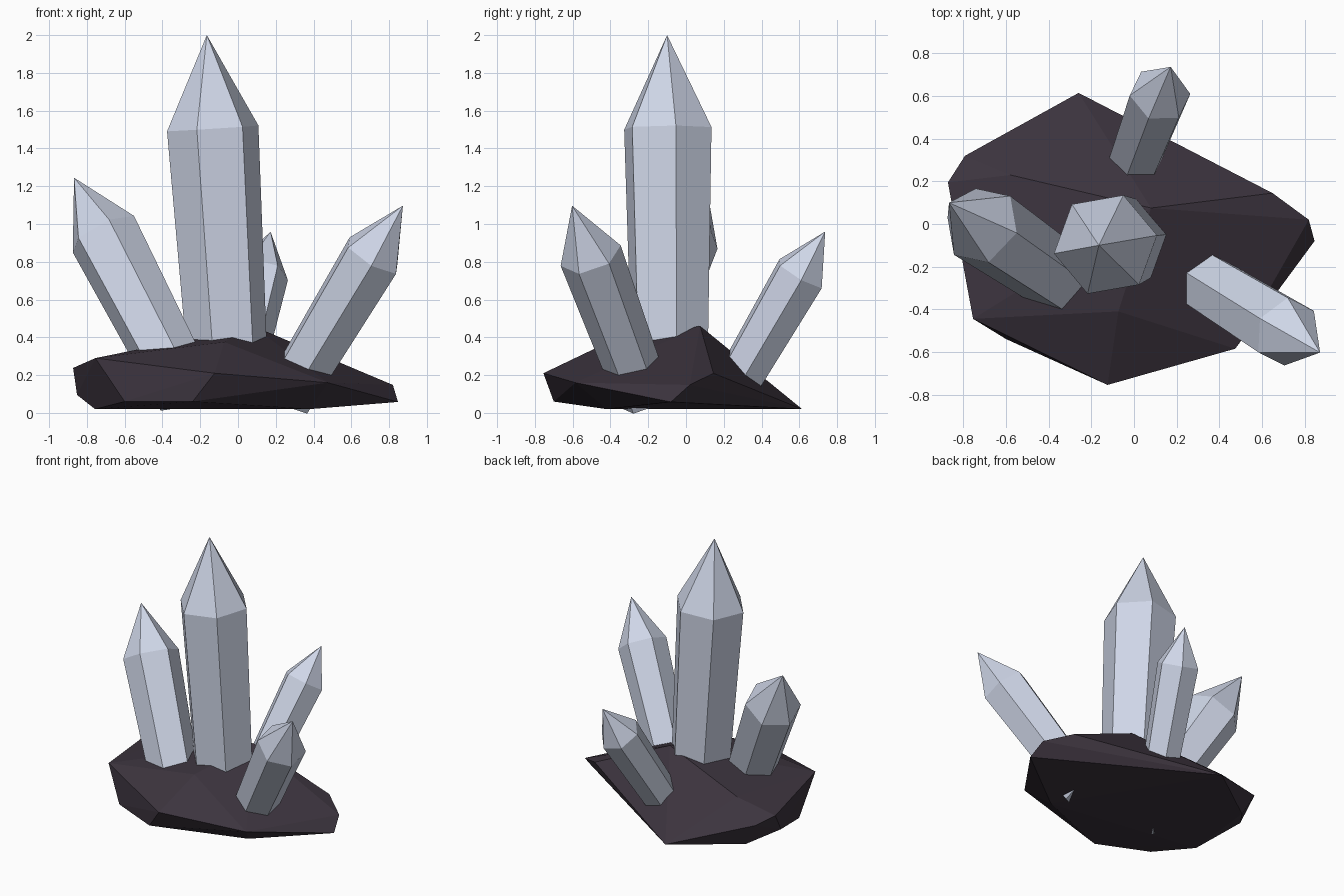
import bpy, bmesh
from math import cos, sin, radians
from mathutils import Vector

if "Cube" in bpy.data.objects:
    bpy.data.objects.remove(bpy.data.objects["Cube"])


def material(name, rgb):
    m = bpy.data.materials.new(name)
    m.diffuse_color = (*rgb, 1)
    m.use_nodes = True
    m.node_tree.nodes["Principled BSDF"].inputs["Base Color"].default_value = m.diffuse_color
    return m


def finish(bm, name, mat):
    bmesh.ops.recalc_face_normals(bm, faces=bm.faces)
    mesh = bpy.data.meshes.new(name)
    bm.to_mesh(mesh)
    bm.free()
    mesh.materials.append(mat)
    ob = bpy.data.objects.new(name, mesh)
    bpy.context.collection.objects.link(ob)
    return ob


def crystal(name, base, apex, r_base, r_top, phase, shoulder, mat):
    """Six-sided shaft that widens upward, closed by a pointed tip."""
    base, apex = Vector(base), Vector(apex)
    d = (apex - base).normalized()
    u = (Vector((1, 0, 0)) - d * d.x).normalized()
    v = d.cross(u)
    bm = bmesh.new()

    def ring(c, r):
        angles = [radians(phase + 60 * i) for i in range(6)]
        return [bm.verts.new(c + (u * cos(a) + v * sin(a)) * r) for a in angles]

    low = ring(base, r_base)
    high = ring(base.lerp(apex, shoulder), r_top)
    tip = bm.verts.new(apex)
    bm.faces.new(low[::-1])
    for i in range(6):
        j = (i + 1) % 6
        bm.faces.new((low[i], low[j], high[j], high[i]))
        bm.faces.new((high[i], high[j], tip))
    return finish(bm, name, mat)


rock_mat = material("dark_rock", (0.045, 0.034, 0.048))
crystal_mat = material("pale_crystal", (0.62, 0.67, 0.80))

# Rock base: faceted hull around a few corner points
corners = [
    # crown
    (0.08, 0.075, 0.46), (-0.073, -0.41, 0.375), (-0.58, 0.23, 0.315),
    # upper rim
    (-0.755, -0.445, 0.29), (-0.124, -0.755, 0.21), (0.475, -0.585, 0.16),
    (0.82, 0.02, 0.148), (0.65, 0.145, 0.21), (-0.873, 0.195, 0.238),
    (-0.793, 0.32, 0.19),
    # underside
    (-0.852, 0.10, 0.095), (-0.757, -0.25, 0.02), (-0.60, -0.54, 0.06),
    (-0.24, -0.70, 0.06), (0.38, -0.42, 0.02), (0.847, -0.08, 0.058),
    (-0.26, 0.615, 0.02), (-0.70, 0.30, 0.02),
]
bm = bmesh.new()
for p in corners:
    bm.verts.new(p)
hull = bmesh.ops.convex_hull(bm, input=bm.verts)
loose = [v for v in bm.verts if not v.link_faces]
bmesh.ops.delete(bm, geom=loose, context='VERTS')
finish(bm, "rock_base", rock_mat)

# Crystals: base centre, apex, base radius, shoulder radius, turn, shoulder height
for spec in (
    ("main_crystal", (-0.045, -0.085, 0.10), (-0.165, -0.10, 2.0), 0.21, 0.246, 10, 0.74),
    ("left_crystal", (-0.27, -0.31, 0.095), (-0.868, 0.10, 1.245), 0.165, 0.192, 40, 0.74),
    ("right_crystal", (0.26, -0.225, 0.08), (0.873, -0.603, 1.097), 0.145, 0.168, 27, 0.74),
    ("back_crystal", (-0.02, 0.235, 0.10), (0.172, 0.737, 0.96), 0.125, 0.146, 8, 0.74),
):
    crystal(*spec, crystal_mat)
